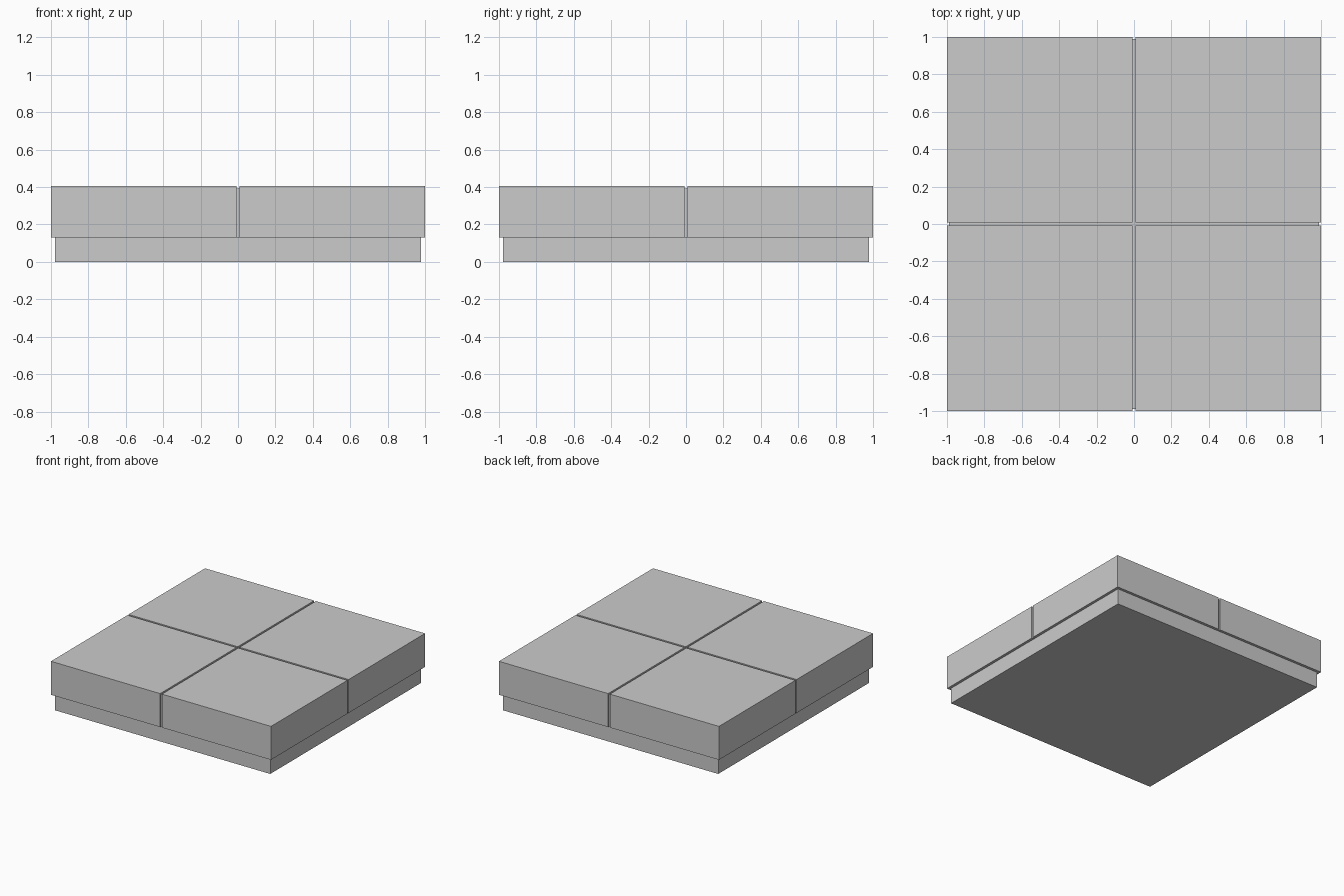
import bpy

if "Cube" in bpy.data.objects:
    bpy.data.objects.remove(bpy.data.objects["Cube"])

TOP, SPLIT, BASE = 0.405, 0.13, 0.978
GAP, DEPTH = 0.016, 0.012


def box(name, lo, hi):
    size = [h - l for l, h in zip(lo, hi)]
    mid = [(h + l) / 2 for l, h in zip(lo, hi)]
    bpy.ops.mesh.primitive_cube_add(size=1, location=mid)
    ob = bpy.context.object
    ob.name = name
    ob.scale = size
    bpy.ops.object.transform_apply(location=True, rotation=False, scale=True)
    return ob


# recessed plinth under the paving
box("plinth", (-BASE, -BASE, 0), (BASE, BASE, SPLIT))

# overhanging slab, scored into four tiles
slab = box("tile_slab", (-1, -1, SPLIT), (1, 1, TOP))


def score(lo, hi):
    cutter = box("groove_cutter", lo, hi)
    cutter.hide_render = True
    mod = slab.modifiers.new("groove", 'BOOLEAN')
    mod.operation = 'DIFFERENCE'
    mod.solver = 'EXACT'
    mod.object = cutter
    bpy.context.view_layer.objects.active = slab
    bpy.ops.object.modifier_apply(modifier=mod.name)
    bpy.data.objects.remove(cutter)


g = GAP / 2
# crossing grooves on the top
score((-g, -1.1, TOP - DEPTH), (g, 1.1, TOP + 0.1))
score((-1.1, -g, TOP - DEPTH), (1.1, g, TOP + 0.1))

# grooves continuing down each side
for s in (-1, 1):
    a, b = sorted((s * (1 - DEPTH), s * 1.1))
    score((a, -g, SPLIT - 0.1), (b, g, TOP + 0.1))
    score((-g, a, SPLIT - 0.1), (g, b, TOP + 0.1))
